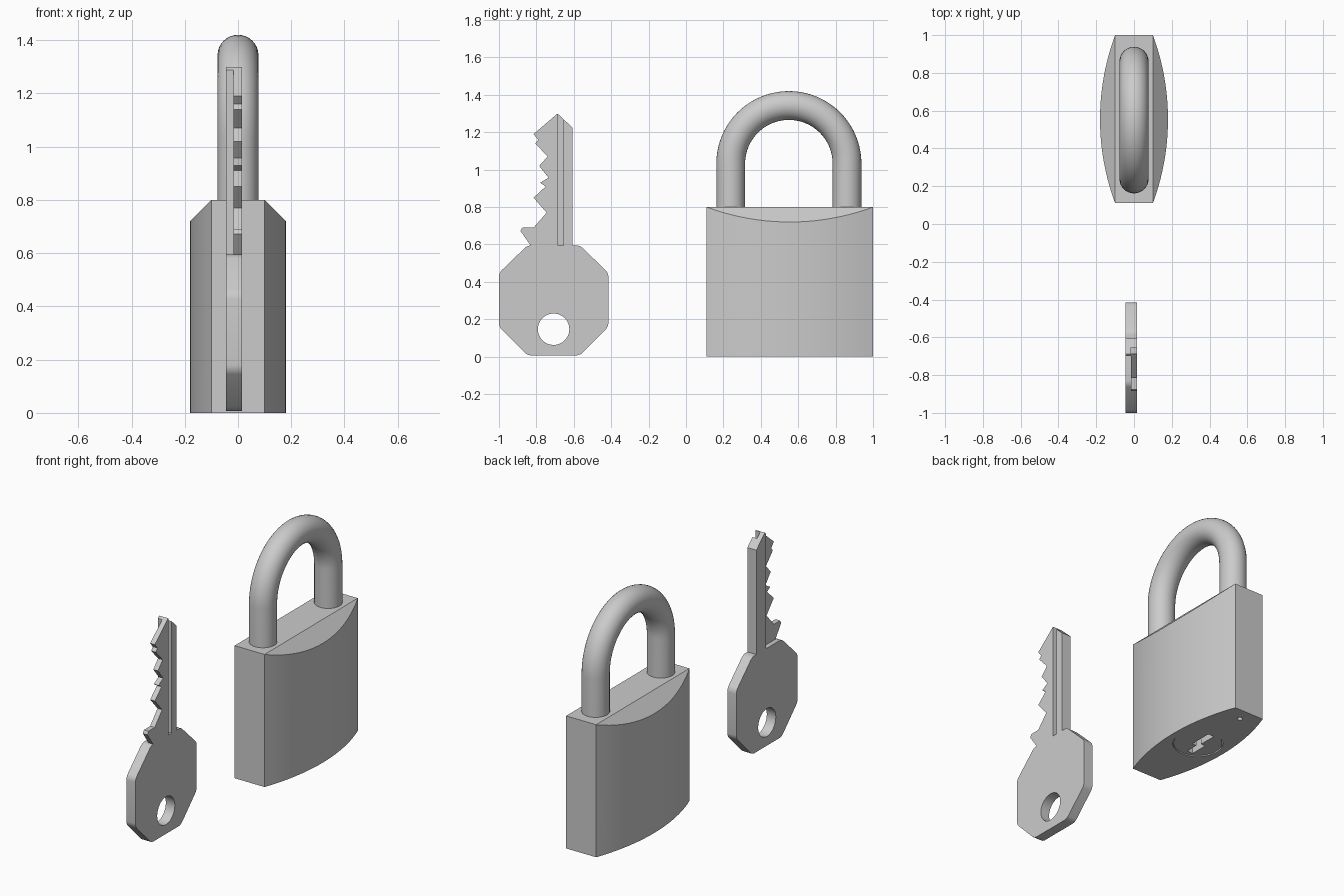
import bpy, bmesh, math

cube = bpy.data.objects.get("Cube")
if cube:
    bpy.data.objects.remove(cube)

grey = bpy.data.materials.new("plain grey")
grey.use_nodes = True
grey.diffuse_color = (0.6, 0.6, 0.6, 1)
grey.node_tree.nodes["Principled BSDF"].inputs["Base Color"].default_value = (0.6, 0.6, 0.6, 1)


def make_object(name, bm):
    bmesh.ops.recalc_face_normals(bm, faces=bm.faces)
    mesh = bpy.data.meshes.new(name)
    bm.to_mesh(mesh)
    bm.free()
    mesh.materials.append(grey)
    obj = bpy.data.objects.new(name, mesh)
    bpy.context.collection.objects.link(obj)
    return obj


def prism(name, outline, axis, low, high, round_corners=0):
    """Extrude a 2D outline along x (outline is y, z) or along z (outline is x, y)."""
    bm = bmesh.new()
    place = (lambda a, b: (low, a, b)) if axis == "x" else (lambda a, b: (a, b, low))
    face = bm.faces.new([bm.verts.new(place(a, b)) for a, b in outline])
    new = bmesh.ops.extrude_face_region(bm, geom=[face])["geom"]
    shift = (high - low, 0, 0) if axis == "x" else (0, 0, high - low)
    bmesh.ops.translate(bm, verts=[v for v in new if isinstance(v, bmesh.types.BMVert)], vec=shift)
    if round_corners:
        rims = [e for e in bm.edges if abs(e.verts[0].co.x - e.verts[1].co.x) > 0.01]
        bmesh.ops.bevel(bm, geom=rims, offset=round_corners, segments=4, profile=0.5, affect="EDGES")
    return make_object(name, bm)


def circle(a, b, radius, count=48):
    return [(a + radius * math.cos(math.tau * i / count),
             b + radius * math.sin(math.tau * i / count)) for i in range(count)]


def rectangle(a0, a1, b0, b1):
    return [(a0, b0), (a1, b0), (a1, b1), (a0, b1)]


def cut(obj, cutter):
    mod = obj.modifiers.new("cut", "BOOLEAN")
    mod.operation, mod.solver, mod.object = "DIFFERENCE", "EXACT", cutter
    select(obj)
    bpy.ops.object.modifier_apply(modifier=mod.name)
    bpy.data.objects.remove(cutter)


def select(obj):
    bpy.ops.object.select_all(action="DESELECT")
    obj.select_set(True)
    bpy.context.view_layer.objects.active = obj


def smooth(obj):
    select(obj)
    bpy.ops.object.shade_smooth_by_angle(angle=math.radians(30))


# Lock body: bowed sides, with the top of each bow sliced off at 45 degrees
LOCK_Y, HALF_LENGTH, END, BOW, TOP = 0.555, 0.445, 0.10, 0.08, 0.80
radius = (HALF_LENGTH ** 2 + BOW ** 2) / (2 * BOW)
sweep = math.asin(HALF_LENGTH / radius)
STEPS = 20
bm = bmesh.new()
rows = []
for side in (1, -1):
    low, high = [], []
    for i in range(STEPS + 1):
        angle = side * sweep * (2 * i / STEPS - 1)
        x = side * (END + BOW - radius * (1 - math.cos(angle)))
        y = LOCK_Y + radius * math.sin(angle)
        low.append(bm.verts.new((x, y, 0)))
        high.append(bm.verts.new((x, y, TOP - (abs(x) - END))))
    for i in range(STEPS):
        bm.faces.new((low[i], low[i + 1], high[i + 1], high[i]))
    bm.faces.new(high)
    rows.append((low, high))
(low_l, high_l), (low_r, high_r) = rows
bm.faces.new((high_l[0], high_l[-1], high_r[0], high_r[-1]))
bm.faces.new(low_l + low_r)
bm.faces.new((low_l[-1], low_r[0], high_r[0], high_l[-1]))
bm.faces.new((low_r[-1], low_l[0], high_l[0], high_r[-1]))
body = make_object("lock_body", bm)

# Underside: seat for the lock cylinder and a small drain hole
cut(body, prism("seat_cutter", circle(0, LOCK_Y, 0.14), "z", -0.1, 0.35))
cut(body, prism("drain_cutter", circle(0, 0.92, 0.015, 16), "z", -0.1, 0.1))
smooth(body)

# Lock cylinder with a stepped keyway
core = prism("lock_cylinder", circle(0, LOCK_Y, 0.136), "z", 0.004, 0.35)
keyway = [(-0.05, 0.45), (-0.05, 0.56), (-0.02, 0.56), (-0.02, 0.67),
          (0.02, 0.67), (0.02, 0.53), (-0.01, 0.53), (-0.01, 0.45)]
cut(core, prism("keyway_cutter", keyway, "z", -0.1, 0.3))
smooth(core)

# Shackle: round bar bent into an arch
ARCH, ARCH_Y, ARCH_Z = 0.311, 0.55, 1.032
path = [(ARCH_Y + ARCH, 0.7)]
path += [(ARCH_Y + ARCH * math.cos(math.pi * i / 40),
          ARCH_Z + ARCH * math.sin(math.pi * i / 40)) for i in range(41)]
path.append((ARCH_Y - ARCH, 0.7))
bm = bmesh.new()
rings = []
for i, (y, z) in enumerate(path):
    turn = math.pi * min(max(i - 1, 0), 40) / 40
    rings.append([bm.verts.new((b, y + a * math.cos(turn), z + a * math.sin(turn)))
                  for a, b in circle(0, 0, 0.077, 32)])
for one, two in zip(rings, rings[1:]):
    for i in range(32):
        j = (i + 1) % 32
        bm.faces.new((one[i], one[j], two[j], two[i]))
bm.faces.new(rings[0])
bm.faces.new(rings[-1])
smooth(make_object("shackle", bm))

# Key head: octagon with softened corners and a ring hole
BACK, FRONT = -0.045, 0.015
octagon = [(-1, 0.16), (-1, 0.448), (-0.848, 0.595), (-0.567, 0.595),
           (-0.415, 0.448), (-0.415, 0.16), (-0.567, 0.007), (-0.848, 0.007)]
head = prism("key_head", octagon, "x", BACK, FRONT, round_corners=0.02)
cut(head, prism("ring_hole_cutter", circle(-0.708, 0.147, 0.084), "x", -0.2, 0.2))
smooth(head)

# Key blade: toothed outline, thinned along the teeth and grooved along the spine
teeth = [(-0.607, 0.58), (-0.607, 1.225), (-0.687, 1.30), (-0.815, 1.19), (-0.79, 1.16),
         (-0.805, 1.14), (-0.74, 1.07), (-0.785, 1.02), (-0.735, 0.957), (-0.78, 0.93),
         (-0.75, 0.91), (-0.815, 0.85), (-0.745, 0.77), (-0.815, 0.69), (-0.875, 0.69),
         (-0.885, 0.672), (-0.83, 0.594), (-0.83, 0.58)]
blade = prism("key_blade", teeth, "x", BACK, FRONT)
cut(blade, prism("thinning_cutter", rectangle(-1, -0.70, 0.594, 1.5), "x", -0.1, -0.016))
cut(blade, prism("groove_cutter", rectangle(-0.685, -0.655, 0.594, 1.5), "x", -0.016, 0.1))
